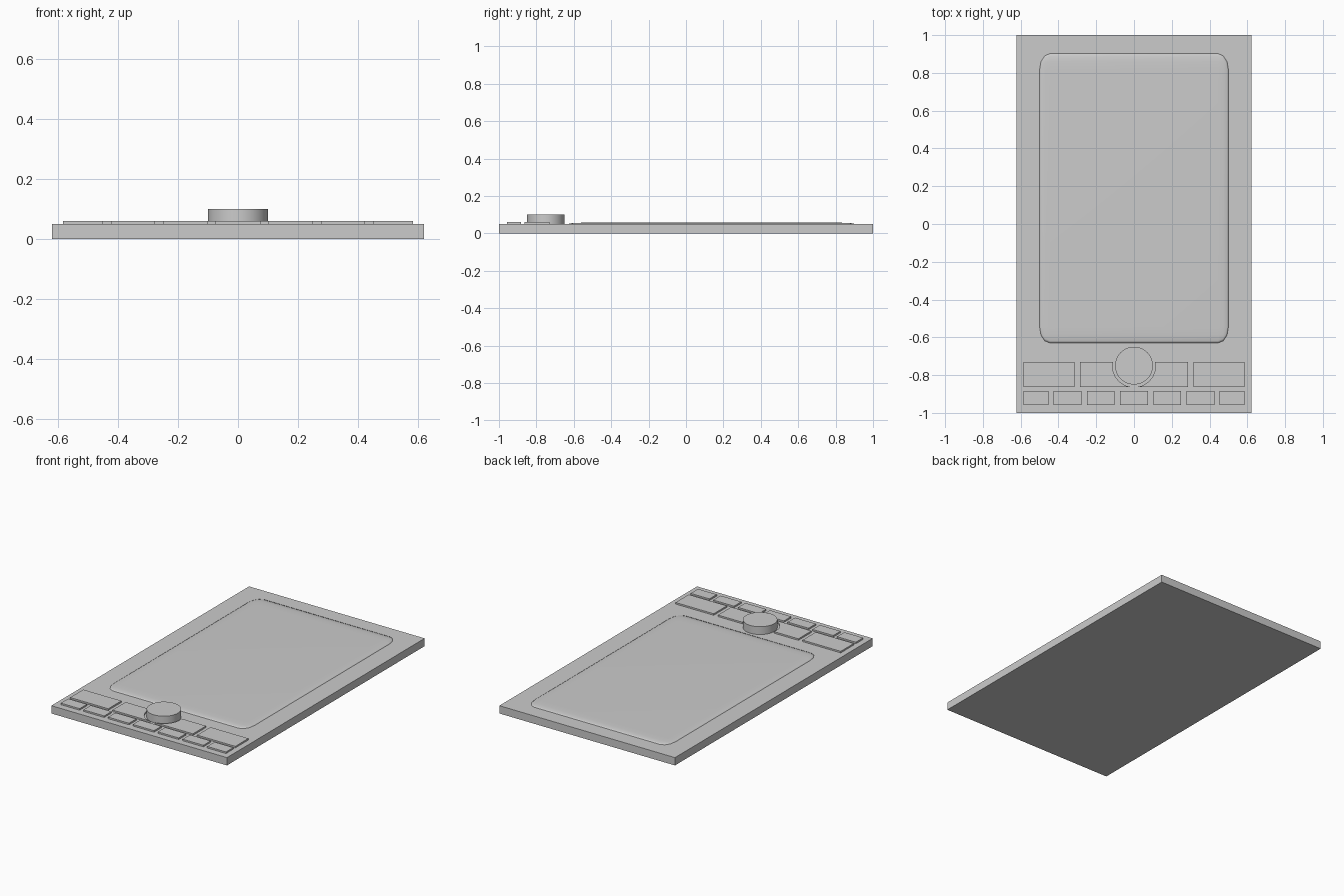
import bpy, bmesh, math
from mathutils import Vector

if "Cube" in bpy.data.objects:
    bpy.data.objects.remove(bpy.data.objects["Cube"])

TOP = 0.05      # top face of the body


def finish(name, bm, smooth=False, mirror=False):
    bmesh.ops.recalc_face_normals(bm, faces=bm.faces)
    mesh = bpy.data.meshes.new(name)
    bm.to_mesh(mesh)
    bm.free()
    ob = bpy.data.objects.new(name, mesh)
    bpy.context.collection.objects.link(ob)
    if mirror:
        ob.modifiers.new("mirror", 'MIRROR')
    if smooth:
        bpy.ops.object.select_all(action='DESELECT')
        ob.select_set(True)
        bpy.context.view_layer.objects.active = ob
        bpy.ops.object.shade_smooth_by_angle(angle=math.radians(40))
    return ob


def prism(name, outline, z0, z1, **kw):
    bm = bmesh.new()
    face = bm.faces.new([bm.verts.new((x, y, z0)) for x, y in outline])
    ext = bmesh.ops.extrude_face_region(bm, geom=[face])
    for v in ext["geom"]:
        if isinstance(v, bmesh.types.BMVert):
            v.co.z = z1
    return finish(name, bm, **kw)


def rect(x0, x1, y0, y1):
    return [(x0, y0), (x1, y0), (x1, y1), (x0, y1)]


def arc(cx, cy, r, a0, a1, n):
    return [(cx + r * math.cos(a0 + (a1 - a0) * i / n),
             cy + r * math.sin(a0 + (a1 - a0) * i / n)) for i in range(n + 1)]


# Body slab
prism("body", rect(-0.622, 0.622, -1, 1), 0, TOP)

# Screen: softly rounded plate, slightly proud of the body
bm = bmesh.new()
bmesh.ops.create_cube(bm, size=1)
bmesh.ops.scale(bm, vec=(1, 1, 0.3), verts=bm.verts)
bmesh.ops.bevel(bm, geom=bm.edges[:], offset=0.055, segments=3,
                profile=0.5, affect='EDGES')
bmesh.ops.scale(bm, vec=(1, 1.532, 0.127), verts=bm.verts)
bmesh.ops.translate(bm, vec=Vector((0, 0.136, 0.038)), verts=bm.verts)
for f in bm.faces:
    f.smooth = True
finish("screen", bm)

# Round dial
DY = -0.75
prism("dial", arc(0, DY, 0.1, 0, 2 * math.pi, 48)[:-1], TOP, 0.10, smooth=True)

# Large outer buttons
Y0, Y1, BT = -0.863, -0.73, 0.06
prism("side_button", rect(0.315, 0.585, Y0, Y1), TOP - 0.005, BT, mirror=True)

# Inner buttons, notched around the dial and split by a thin gap
R = 0.114
a_top = math.asin((Y1 - DY) / R)
a_bot = -math.acos(0.016 / R)
prism("inner_button",
      [(0.016, Y0), (0.285, Y0), (0.285, Y1)] + arc(0, DY, R, a_top, a_bot, 14),
      TOP - 0.005, BT, mirror=True, smooth=True)

# Bottom row of seven small buttons
K0, K1 = -0.957, -0.883
prism("small_button_centre", rect(-0.075, 0.075, K0, K1), TOP - 0.005, BT)
for i, (x0, x1) in enumerate([(0.102, 0.25), (0.278, 0.425), (0.452, 0.585)]):
    prism(f"small_button_pair_{i + 1}", rect(x0, x1, K0, K1), TOP - 0.005, BT,
          mirror=True)
